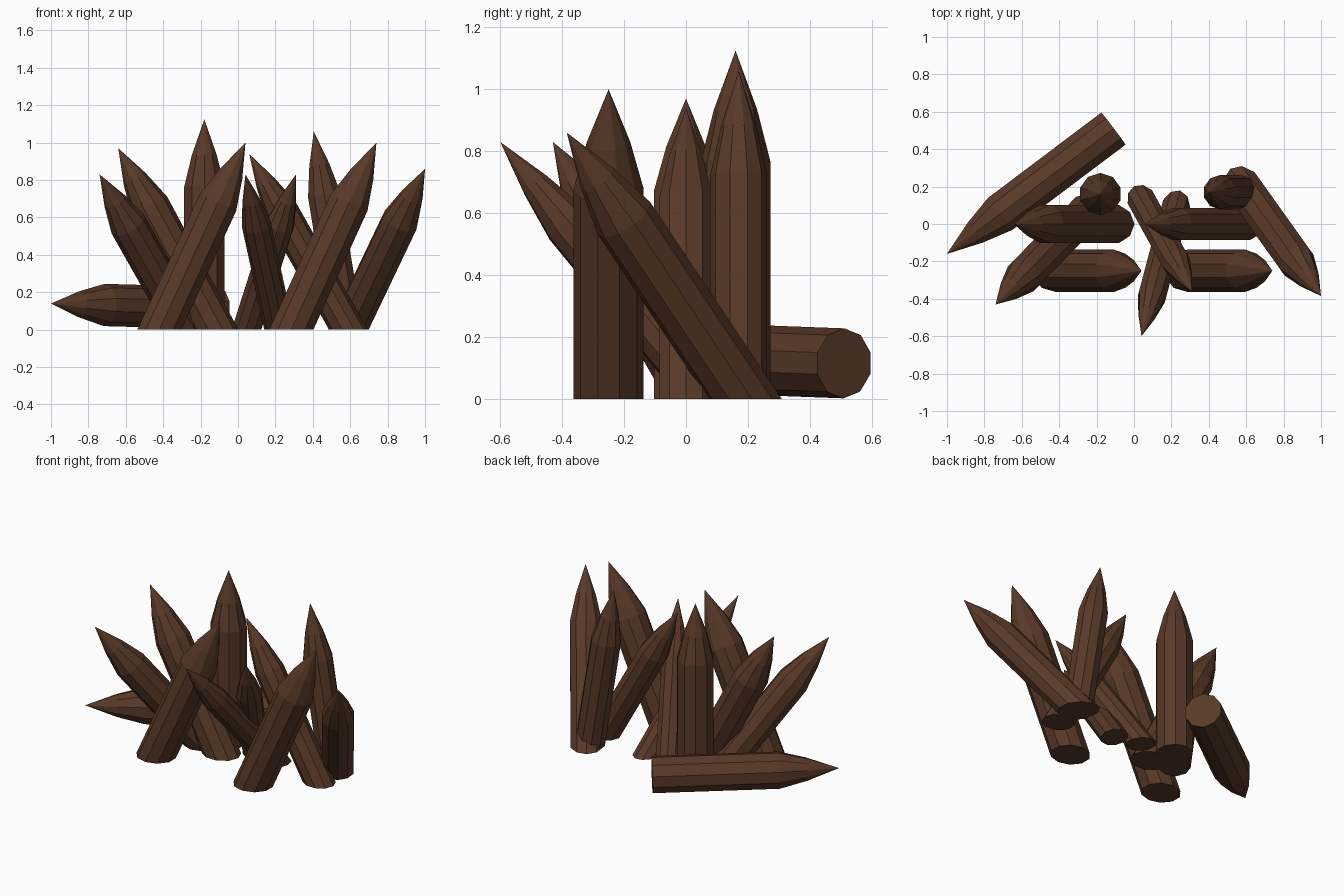
import bpy, bmesh, math
from mathutils import Vector

if "Cube" in bpy.data.objects:
    bpy.data.objects.remove(bpy.data.objects["Cube"])

wood = bpy.data.materials.new("dark brown wood")
wood.diffuse_color = (0.1, 0.041, 0.021, 1)
wood.use_nodes = True
wood.node_tree.nodes["Principled BSDF"].inputs["Base Color"].default_value = wood.diffuse_color
SIDES = 10


def stake(name, base, tip, r, flat_foot=True):
    """Sharpened log from base to tip; the foot is cut level with the ground."""
    base, tip = Vector(base), Vector(tip)
    length = (tip - base).length
    axis = (tip - base).normalized()
    ref = Vector((0, 1, 0)) if abs(axis.z) > 0.9 else Vector((0, 0, 1))
    u = axis.cross(ref).normalized()
    v = axis.cross(u)
    bm = bmesh.new()
    rings = []
    # foot, shoulder and slightly bulged middle of the point
    for t, k in ((0, 1), (0.68, 1), (0.83, 0.62)):
        ring = []
        for i in range(SIDES):
            a = 2 * math.pi * (i + 0.5) / SIDES
            p = base + axis * (t * length) + (u * math.cos(a) + v * math.sin(a)) * r * k
            if t == 0 and flat_foot:
                p -= axis * (p.z / axis.z)
            ring.append(bm.verts.new(p))
        rings.append(ring)
    apex = bm.verts.new(tip)
    bm.faces.new(rings[0])
    for i in range(SIDES):
        j = (i + 1) % SIDES
        for lo, hi in zip(rings, rings[1:]):
            bm.faces.new((lo[i], lo[j], hi[j], hi[i]))
        bm.faces.new((rings[-1][i], rings[-1][j], apex))
    bmesh.ops.recalc_face_normals(bm, faces=bm.faces)
    me = bpy.data.meshes.new(name)
    bm.to_mesh(me)
    bm.free()
    me.materials.append(wood)
    ob = bpy.data.objects.new(name, me)
    bpy.context.collection.objects.link(ob)


# crossed stakes along the barricade
stake("left_forward_stake", (-0.27, 0.05, 0), (-0.74, -0.43, 0.83), 0.10)
stake("left_crossed_stake", (-0.12, 0, 0), (-0.64, 0, 0.97), 0.108)
stake("upright_stake", (-0.18, 0.16, 0), (-0.18, 0.16, 1.125), 0.113)
stake("front_left_stake", (-0.42, -0.25, 0), (0.04, -0.25, 1.0), 0.113)
stake("front_right_stake", (0.285, -0.25, 0), (0.74, -0.25, 1.0), 0.113)
stake("right_crossed_stake", (0.59, 0, 0), (0.06, 0, 0.94), 0.09)
stake("thin_forward_stake", (0.22, 0.08, 0), (0.04, -0.60, 0.83), 0.078)
stake("thin_leaning_stake", (0.045, 0.12, 0), (0.31, -0.36, 0.83), 0.078)
stake("back_right_stake", (0.58, 0.17, 0), (0.405, 0.17, 1.06), 0.092)
stake("far_right_stake", (0.59, 0.19, 0), (1.0, -0.385, 0.86), 0.10)

# log lying on the ground behind
stake("fallen_stake", (-0.11, 0.51, 0.115), (-1.0, -0.16, 0.14), 0.113, False)
